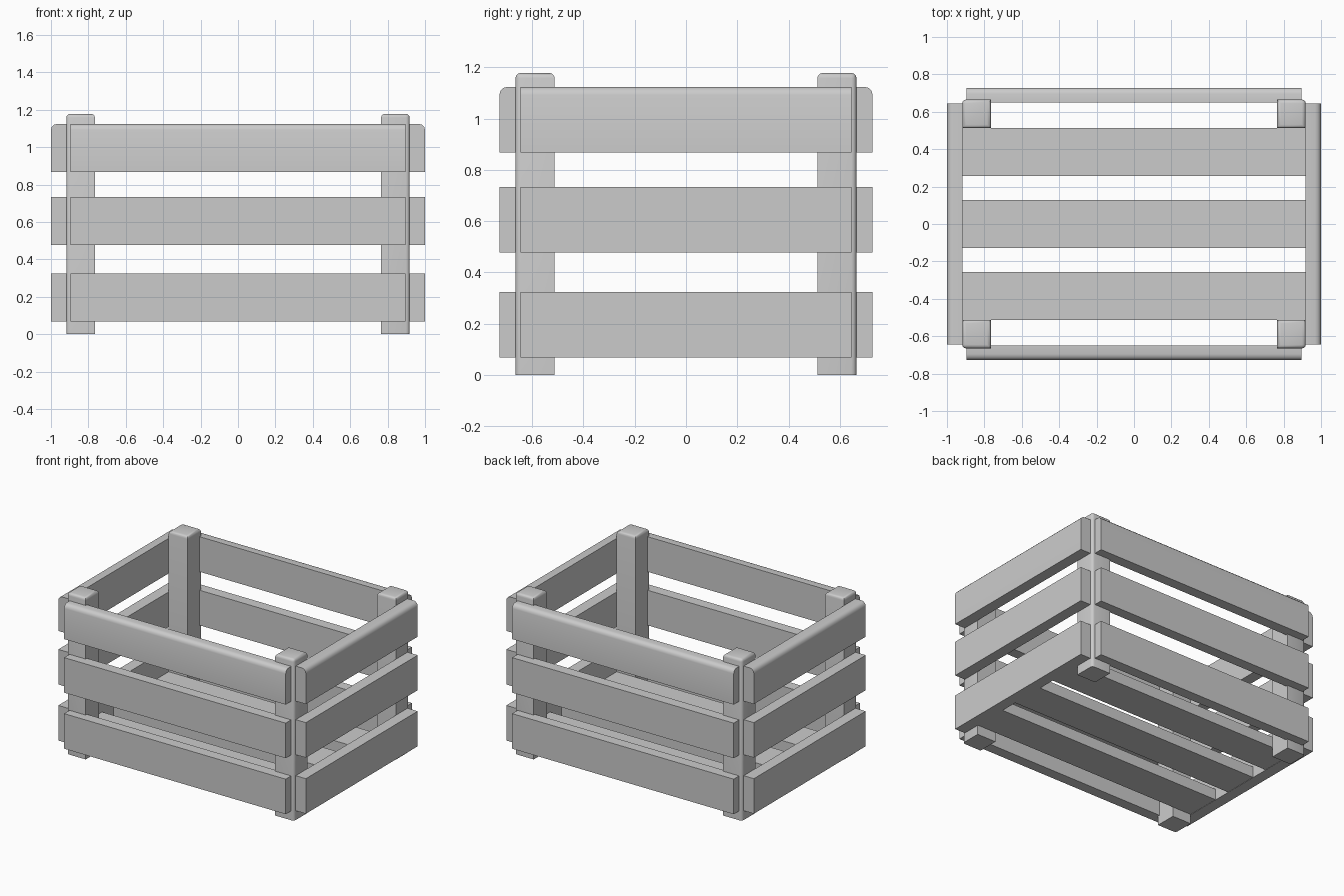
import bpy, bmesh
from mathutils import Vector

cube = bpy.data.objects.get("Cube")
if cube:
    bpy.data.objects.remove(cube, do_unlink=True)

# One plain grey for the whole crate
grey = bpy.data.materials.new("crate_grey")
grey.use_nodes = True
colour = (0.6, 0.6, 0.6, 1)
grey.diffuse_color = colour
grey.node_tree.nodes["Principled BSDF"].inputs["Base Color"].default_value = colour


def box(name, low, high, round_rule=None, radius=0.02):
    """Box between two corners; edges chosen by round_rule(midpoint) are rounded."""
    low, high = Vector(low), Vector(high)
    centre, size = (low + high) / 2, high - low
    bm = bmesh.new()
    bmesh.ops.create_cube(bm, size=1)
    if round_rule:
        # Edge midpoints are in unit-cube space, doubled to run from -1 to 1
        chosen = [e for e in bm.edges
                  if round_rule(e.verts[0].co + e.verts[1].co)]
    for v in bm.verts:
        v.co = v.co * size
    if round_rule:
        bmesh.ops.bevel(bm, geom=chosen, offset=radius, segments=3,
                        profile=0.5, affect='EDGES')
    bmesh.ops.recalc_face_normals(bm, faces=bm.faces)
    mesh = bpy.data.meshes.new(name)
    bm.to_mesh(mesh)
    bm.free()
    mesh.materials.append(grey)
    obj = bpy.data.objects.new(name, mesh)
    obj.location = centre
    bpy.context.collection.objects.link(obj)
    if round_rule:
        bpy.ops.object.select_all(action='DESELECT')
        obj.select_set(True)
        bpy.context.view_layer.objects.active = obj
        bpy.ops.object.shade_smooth_by_angle(angle=0.6)
    return obj


def span(sign, inner, outer):
    """Ordered interval on the positive or negative side of an axis."""
    return sorted((sign * inner, sign * outer))


POST_X, POST_Y, POST = 0.918, 0.665, 0.153
BOARD = 0.256
ROWS = {"lower": 0.068, "middle": 0.477, "upper": 0.868}

# Corner posts, rounded on the top rim and the outer upright edge
for sx, side in ((1, "left"), (-1, "right")):
    for sy, end in ((-1, "front"), (1, "back")):
        x = span(sx, POST_X - POST, POST_X)
        y = span(sy, POST_Y - POST, POST_Y)
        box(f"{end}_{side}_post", (x[0], y[0], 0), (x[1], y[1], 1.178),
            lambda m: m.z > 0.9 or (m.x * sx > 0.9 and m.y * sy > 0.9))

# Wall boards in three rows; only the upper row has a rounded outer top edge
for row, z in ROWS.items():
    top = z + BOARD
    upper = row == "upper"
    for s, end, side in ((-1, "front", "right"), (1, "back", "left")):
        y = span(s, 0.65, 0.728)
        box(f"{end}_{row}_board", (-0.895, y[0], z), (0.895, y[1], top),
            (lambda m: m.z > 0.9 and m.y * s > 0.9) if upper else None, 0.032)
        x = span(s, POST_X, 1)
        box(f"{side}_{row}_board", (x[0], -0.645, z), (x[1], 0.645, top),
            (lambda m: m.z > 0.9 and m.x * s > 0.9) if upper else None, 0.032)

# Floor slats between the side walls
for name, y in (("front", -0.385), ("middle", 0), ("back", 0.385)):
    box(f"{name}_floor_slat", (-POST_X, y - BOARD / 2, 0.07),
        (POST_X, y + BOARD / 2, 0.15))
